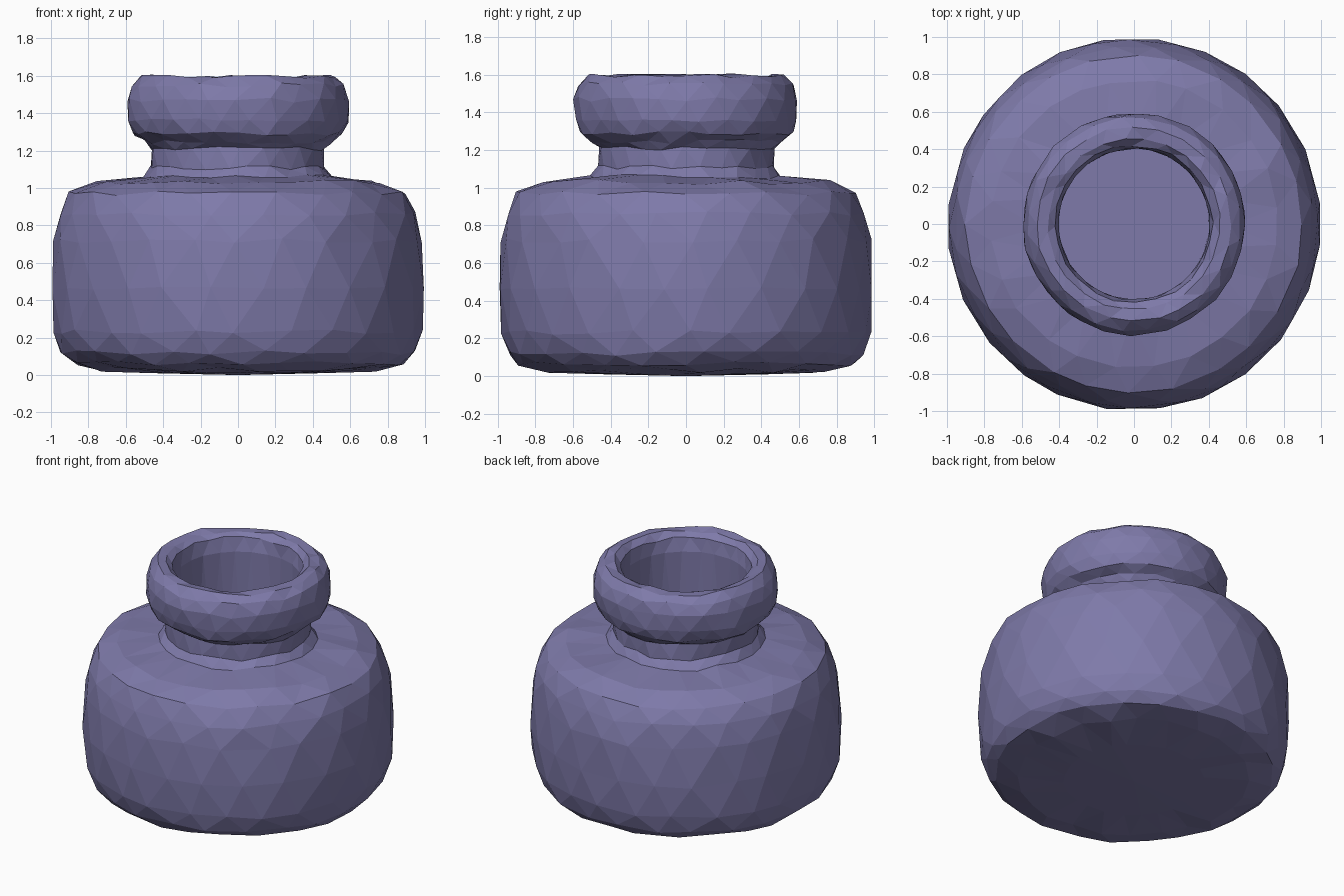
import bpy, bmesh, math, random

random.seed(4)
old = bpy.data.objects.get("Cube")
if old:
    bpy.data.objects.remove(old, do_unlink=True)

# Single dusty violet material
violet = bpy.data.materials.new("dusty_violet")
violet.use_nodes = True
violet.diffuse_color = (0.21, 0.195, 0.40, 1)
violet.node_tree.nodes["Principled BSDF"].inputs["Base Color"].default_value = violet.diffuse_color

SEGMENTS = 24

# Radius and height: base, belly, shoulder, neck, rolled lip, then bore
profile = [(0.45, 0.01), (0.74, 0.03), (0.89, 0.065), (0.95, 0.12),
           (0.985, 0.23), (1.0, 0.46), (0.985, 0.72), (0.955, 0.86),
           (0.90, 0.97), (0.77, 1.03), (0.51, 1.06),
           (0.465, 1.11), (0.465, 1.21), (0.50, 1.245),
           (0.565, 1.29), (0.59, 1.36), (0.595, 1.47), (0.57, 1.55),
           (0.52, 1.595), (0.46, 1.595), (0.42, 1.56), (0.405, 1.47),
           (0.405, 0.80), (0.405, 0.15)]


def ring(bm, radius, height, row):
    """Ring of hand-carved looking points, every other row turned half a step."""
    bore = radius < 0.41
    wobble = 0.003 if bore else 0.006
    lift = 0.0 if row == 0 or bore else 0.013
    verts = []
    for i in range(SEGMENTS):
        a = 2 * math.pi * (i + 0.5 * (row % 2) + random.uniform(-0.15, 0.15)) / SEGMENTS
        r = radius + random.uniform(-wobble, wobble)
        r = min(r, 1.0)
        verts.append(bm.verts.new((r * math.cos(a), r * math.sin(a),
                                   height + random.uniform(-lift, lift))))
    return verts


def faceted_lathe(name, points, material):
    bm = bmesh.new()
    rings = [ring(bm, r, h, k) for k, (r, h) in enumerate(points)]
    for k in range(len(rings) - 1):
        low, high = rings[k], rings[k + 1]
        for i in range(SEGMENTS):
            j = (i + 1) % SEGMENTS
            if k % 2 == 0:
                bm.faces.new((low[i], low[j], high[i]))
                bm.faces.new((low[j], high[j], high[i]))
            else:
                bm.faces.new((low[i], high[j], high[i]))
                bm.faces.new((low[i], low[j], high[j]))
    # Underside and inner floor
    for loop, z in ((rings[0], 0.0), (rings[-1], points[-1][1])):
        centre = bm.verts.new((0, 0, z))
        for i in range(SEGMENTS):
            bm.faces.new((loop[i], loop[(i + 1) % SEGMENTS], centre))
    bmesh.ops.recalc_face_normals(bm, faces=bm.faces)
    mesh = bpy.data.meshes.new(name)
    bm.to_mesh(mesh)
    bm.free()
    mesh.materials.append(material)
    obj = bpy.data.objects.new(name, mesh)
    bpy.context.collection.objects.link(obj)
    return obj


faceted_lathe("ink_bottle", profile, violet)
